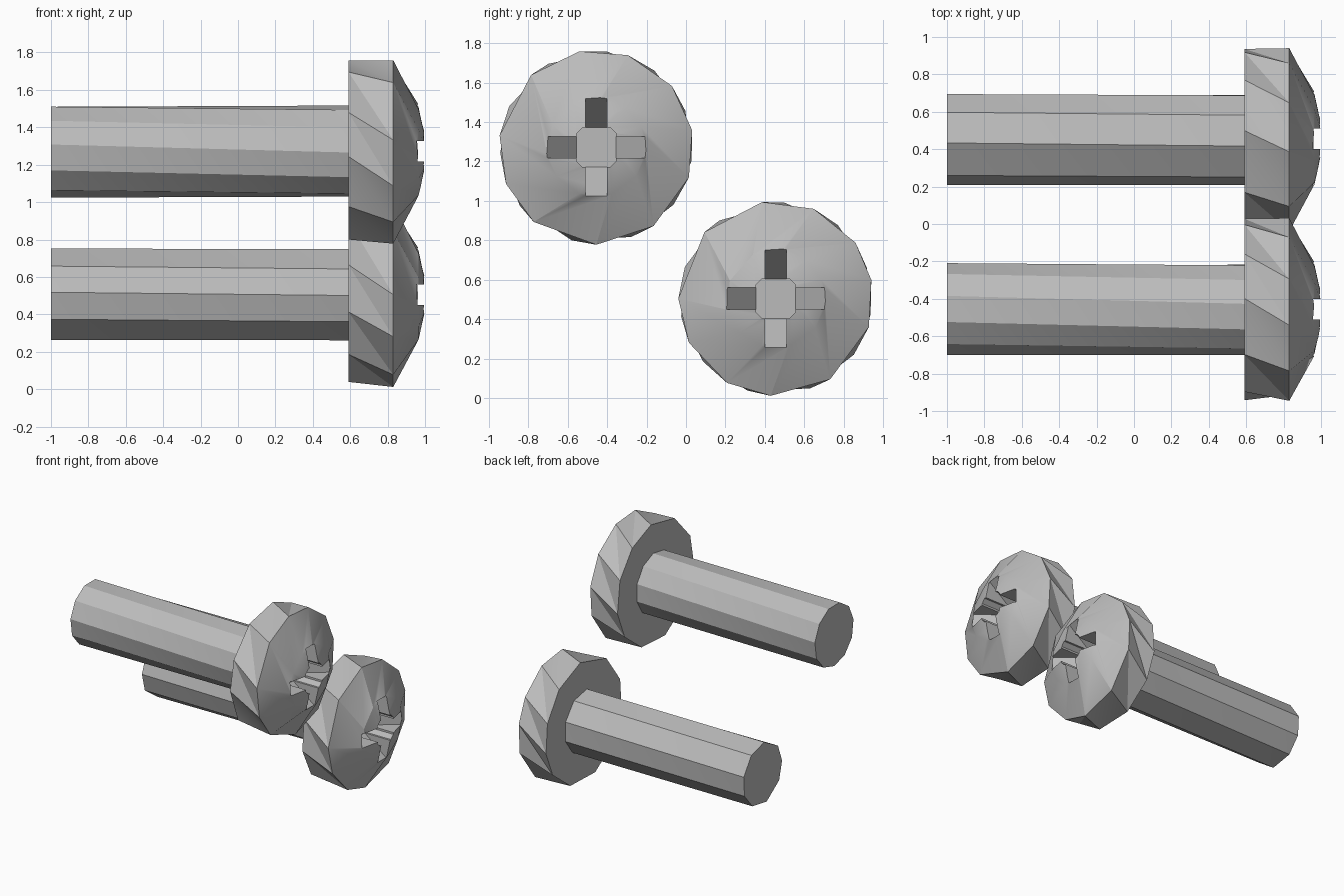
import bpy, bmesh
from math import radians, cos, sin
from mathutils import Vector

cube = bpy.data.objects.get("Cube")
if cube:
    bpy.data.objects.remove(cube, do_unlink=True)

steel = bpy.data.materials.new("grey_steel")
steel.use_nodes = True
GREY = (0.5, 0.5, 0.5, 1)
steel.diffuse_color = GREY
steel.node_tree.nodes["Principled BSDF"].inputs["Base Color"].default_value = GREY


def loft(name, rings, centre):
    """Skin rings of (x, radius, angles in degrees) and cap both ends."""
    bm = bmesh.new()
    loops = [[bm.verts.new((x, centre[0] + r * cos(radians(a)), centre[1] + r * sin(radians(a))))
              for a in angles] for x, r, angles in rings]
    n = len(loops[0])
    for low, high in zip(loops, loops[1:]):
        for i in range(n):
            j = (i + 1) % n
            # Triangles keep the twisted sides faceted
            bm.faces.new((low[i], low[j], high[j]))
            bm.faces.new((low[i], high[j], high[i]))
    bm.faces.new(loops[0])
    bm.faces.new(loops[-1])
    bmesh.ops.recalc_face_normals(bm, faces=bm.faces)
    mesh = bpy.data.meshes.new(name)
    bm.to_mesh(mesh)
    bm.free()
    obj = bpy.data.objects.new(name, mesh)
    bpy.context.collection.objects.link(obj)
    mesh.materials.append(steel)
    return obj


def prism(name, outline, direction):
    """Closed solid from an outline pushed along a direction."""
    bm = bmesh.new()
    face = bm.faces.new([bm.verts.new(p) for p in outline])
    extruded = bmesh.ops.extrude_face_region(bm, geom=[face])["geom"]
    moved = [g for g in extruded if isinstance(g, bmesh.types.BMVert)]
    bmesh.ops.translate(bm, verts=moved, vec=Vector(direction))
    bmesh.ops.recalc_face_normals(bm, faces=bm.faces)
    mesh = bpy.data.meshes.new(name)
    bm.to_mesh(mesh)
    bm.free()
    mesh.materials.append(steel)
    obj = bpy.data.objects.new(name, mesh)
    bpy.context.collection.objects.link(obj)
    return obj


def cut_recess(head, centre):
    """Cross recess: two tapered slots and a square well with clipped corners."""
    y, z = centre
    floor, top, half = 0.77, 1.05, 0.055
    taper = [(floor, 0.1), (top, 0.32), (top, -0.32), (floor, -0.1)]
    w, c = 0.1, 0.07
    well = [(w, c), (c, w), (-c, w), (-w, c), (-w, -c), (-c, -w), (c, -w), (w, -c)]
    cutters = [
        prism("slot_cutter", [(x, y + r, z - half) for x, r in taper], (0, 0, 2 * half)),
        prism("slot_cutter", [(x, y - half, z + r) for x, r in taper], (0, 2 * half, 0)),
        prism("well_cutter", [(floor - 0.002, y + a, z + b) for a, b in well], (0.3, 0, 0)),
    ]
    for cutter in cutters:
        mod = head.modifiers.new("recess", 'BOOLEAN')
        mod.operation = 'DIFFERENCE'
        mod.solver = 'EXACT'
        mod.object = cutter
        bpy.context.view_layer.objects.active = head
        bpy.ops.object.modifier_apply(modifier=mod.name)
        bpy.data.objects.remove(cutter, do_unlink=True)


def smooth(obj, angle):
    bpy.ops.object.select_all(action='DESELECT')
    obj.select_set(True)
    bpy.context.view_layer.objects.active = obj
    bpy.ops.object.shade_smooth_by_angle(angle=radians(angle))


def screw(label, centre, rim, shank, twist):
    # Pan head: back rim staggered against the front rim, then a shallow dome
    n = len(rim)
    back = [(rim[i] + rim[(i + 1) % n] + (360 if i == n - 1 else 0)) / 2 for i in range(n)]
    head = loft(label + "_head", [(0.59, 0.488, [a - 360 / n for a in back]), (0.83, 0.494, rim),
                                  (0.965, 0.25, back), (1.0, 0.1, [a + 180 / n for a in back])], centre)
    cut_recess(head, centre)
    smooth(head, 30)
    # Plain shank with a slight twist
    shaft = loft(label + "_shank", [(-1.0, 0.248, shank),
                                    (0.6, 0.246, [a + twist for a in shank])], centre)
    smooth(shaft, 39)


screw("upper_screw", (-0.455, 1.272),
      [-158, -130, -90, -54, -18, 10, 39, 71, 100, 132, 173],
      [i * 360 / 11 + 8 for i in range(11)], 10)
screw("lower_screw", (0.455, 0.505),
      [-153, -120, -93, -56, -17, 11, 35, 67, 98, 137, 180],
      [15, 55, 95, 142, 177, 212, 258, 302, 338], 4)
